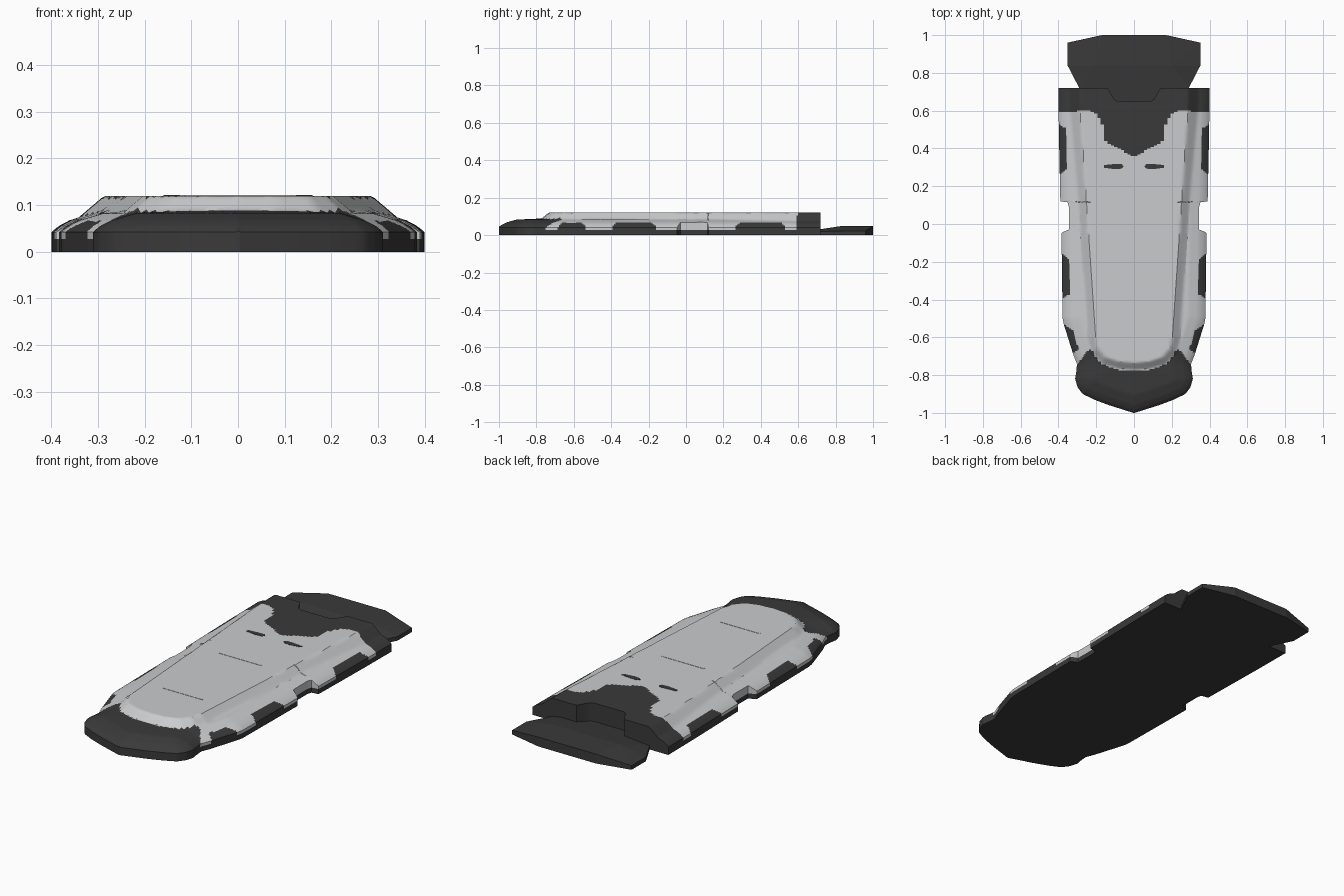
import bpy, bmesh, math

if "Cube" in bpy.data.objects:
    bpy.data.objects.remove(bpy.data.objects["Cube"])

def material(name, rgb):
    m = bpy.data.materials.new(name)
    m.diffuse_color = (*rgb, 1)
    m.use_nodes = True
    m.node_tree.nodes["Principled BSDF"].inputs["Base Color"].default_value = m.diffuse_color
    return m

LIGHT = material("light grey", (0.59, 0.60, 0.61))
DARK = material("charcoal", (0.042, 0.042, 0.043))

def interp(pts, v):
    """Piecewise linear lookup in ascending (key, value) pairs."""
    if v <= pts[0][0]:
        return pts[0][1]
    for (a, p), (b, q) in zip(pts, pts[1:]):
        if v <= b:
            return p + (q - p) * (v - a) / (b - a)
    return pts[-1][1]

def distance(pts, x, y):
    """Distance from (x, y) to a polyline of (y, half width) pairs."""
    best = 9
    for (y0, x0), (y1, x1) in zip(pts, pts[1:]):
        dx, dy = x1 - x0, y1 - y0
        t = max(0, min(1, ((x - x0) * dx + (y - y0) * dy) / (dx * dx + dy * dy)))
        best = min(best, math.hypot(x - x0 - t * dx, y - y0 - t * dy))
    return best

# Plan outlines as (y, half width)
OUTLINE = [(-1, .004), (-.985, .05), (-.96, .13), (-.93, .21), (-.9, .272), (-.865, .298),
           (-.82, .312), (-.78, .305), (-.74, .302), (-.69, .322), (-.6, .35),
           (-.53, .372), (-.5, .378), (-.05, .384), (.12, .39), (.5, .398), (.72, .40)]
NOTCH = [(-.05, .4), (-.03, .345), (.09, .345), (.115, .352), (.12, .4)]
RIDGE = [(-.735, 0), (-.728, .08), (-.705, .15), (-.66, .188), (-.6, .203), (.6, .285), (.72, .287)]
# Height against distance from the outer edge
FLANK = [(0, .042), (.015, .055), (.04, .068), (.09, .083), (.2, .088)]
# Paint borders as (|x|, y)
REAR_PAINT = [(0, .36), (.04, .375), (.07, .395), (.165, .445), (.168, .54), (.21, .59), (.24, .60), (.4, .59)]
NOSE_PAINT = [(0, -.78), (.1, -.77), (.18, -.735), (.23, -.66), (.25, -.675), (.31, -.76)]
PATCHES = [(.265, .53), (-.395, -.16), (-.685, -.535)]

def height(x, y):
    x = abs(x)
    base = interp(FLANK, distance(OUTLINE, x, y))
    inside = y > -.735 and x < interp(RIDGE, y)
    ridge = .12 if inside else .12 - .85 * distance(RIDGE, x, y)
    return max(base, ridge)

def is_dark(c):
    x, y, z = abs(c.x), c.y, c.z
    if z < .027 or y > interp(REAR_PAINT, x) or y < interp(NOSE_PAINT, x):
        return True
    depth = interp(OUTLINE, y) - x
    e = max(0, depth) * .6
    return depth < .037 and any(a + e < y < b - e for a, b in PATCHES)

def finish(bm, name, mats):
    bmesh.ops.recalc_face_normals(bm, faces=bm.faces)
    me = bpy.data.meshes.new(name)
    bm.to_mesh(me)
    bm.free()
    ob = bpy.data.objects.new(name, me)
    bpy.context.collection.objects.link(ob)
    for m in mats:
        me.materials.append(m)
    return ob

# Main shell: lofted stations with columns following the ridge
bm = bmesh.new()
ys = {round(-1 + i * .008, 4) for i in range(215)} | {-.05, -.03, .09, .115, .12, .72}
rings = []
for y in sorted(ys):
    w = interp(OUTLINE, y)
    if -.05 < y < .12:
        w = min(w, interp(NOTCH, y))
    t = min(interp(RIDGE, max(y, -.6)), .62 * w)
    b = min(t + .035, .75 * w)
    half = [t * i / 14 for i in range(15)] + [t + (b - t) * i / 3 for i in range(1, 4)]
    half += [b + (w - b) * i / 12 for i in range(1, 13)]
    xs = [-v for v in half[:0:-1]] + half
    top, bottom = [], []
    for x in xs:
        yy = y
        if y > .6:      # trapezoid recess in the rear edge
            end = .65 + .07 * max(0, min(1, (abs(x) - .10) / .04))
            yy = .6 + (y - .6) * (end - .6) / .12
        top.append(bm.verts.new((x, yy, height(x, y))))
        bottom.append(bm.verts.new((x, yy, 0)))
    right = bm.verts.new((w, y, .027))
    left = bm.verts.new((-w, y, .027))
    rings.append((top + [right] + bottom[::-1] + [left], top, bottom))
for (r0, _, _), (r1, _, _) in zip(rings, rings[1:]):
    n = len(r0)
    for k in range(n):
        bm.faces.new((r0[k], r0[(k + 1) % n], r1[(k + 1) % n], r1[k]))
for _, top, bottom in (rings[0], rings[-1]):
    for k in range(len(top) - 1):
        bm.faces.new((top[k], top[k + 1], bottom[k + 1], bottom[k]))
for f in bm.faces:
    f.material_index = int(is_dark(f.calc_center_median()))
shell = finish(bm, "main_shell", [LIGHT, DARK])
bpy.context.view_layer.objects.active = shell
shell.select_set(True)
bpy.ops.object.shade_smooth_by_angle(angle=math.radians(30))

# Rear plate: mirrored faceted slab
bm = bmesh.new()
edge = [(0, .64, .02), (.26, .64, .02), (.29, .72, .02), (.352, .84, .022),
        (.352, .96, .022), (.17, 1.0, .05), (0, 1.0, .05)]
inner = [(0, .84, .048), (.2, .84, .05)]
for s in (-1, 1):
    e = [bm.verts.new((s * x, y, z)) for x, y, z in edge]
    c, d = [bm.verts.new((s * x, y, z)) for x, y, z in inner]
    g = [bm.verts.new((s * x, y, 0)) for x, y, z in edge]
    for f in ((e[0], e[1], e[2], d, c), (e[2], e[3], d), (e[3], e[4], d),
              (e[4], e[5], d), (e[5], e[6], c, d), g):
        bm.faces.new(f)
    for k in range(6):
        bm.faces.new((e[k], e[k + 1], g[k + 1], g[k]))
bmesh.ops.remove_doubles(bm, verts=bm.verts, dist=1e-5)
finish(bm, "rear_plate", [DARK])

# Thin plates on the top deck
def plate(name, outline, mat):
    bm = bmesh.new()
    lo = [bm.verts.new((x, y, .119)) for x, y in outline]
    hi = [bm.verts.new((x, y, .1215)) for x, y in outline]
    bm.faces.new(lo)
    bm.faces.new(hi)
    for k in range(len(lo)):
        j = (k + 1) % len(lo)
        bm.faces.new((lo[k], lo[j], hi[j], hi[k]))
    finish(bm, name, [mat])

for side, s in (("left", -1), ("right", 1)):
    slot = [(.055, .305), (.065, .318), (.1, .318), (.16, .312), (.16, .298), (.1, .29), (.065, .293)]
    plate("vent_slot_" + side, [(s * x, y) for x, y in slot], DARK)
for name, y, w in (("middle_seam", .022, .125), ("front_seam", -.46, .115)):
    plate(name, [(-w, y - .006), (w, y - .006), (w, y + .006), (-w, y + .006)], LIGHT)
